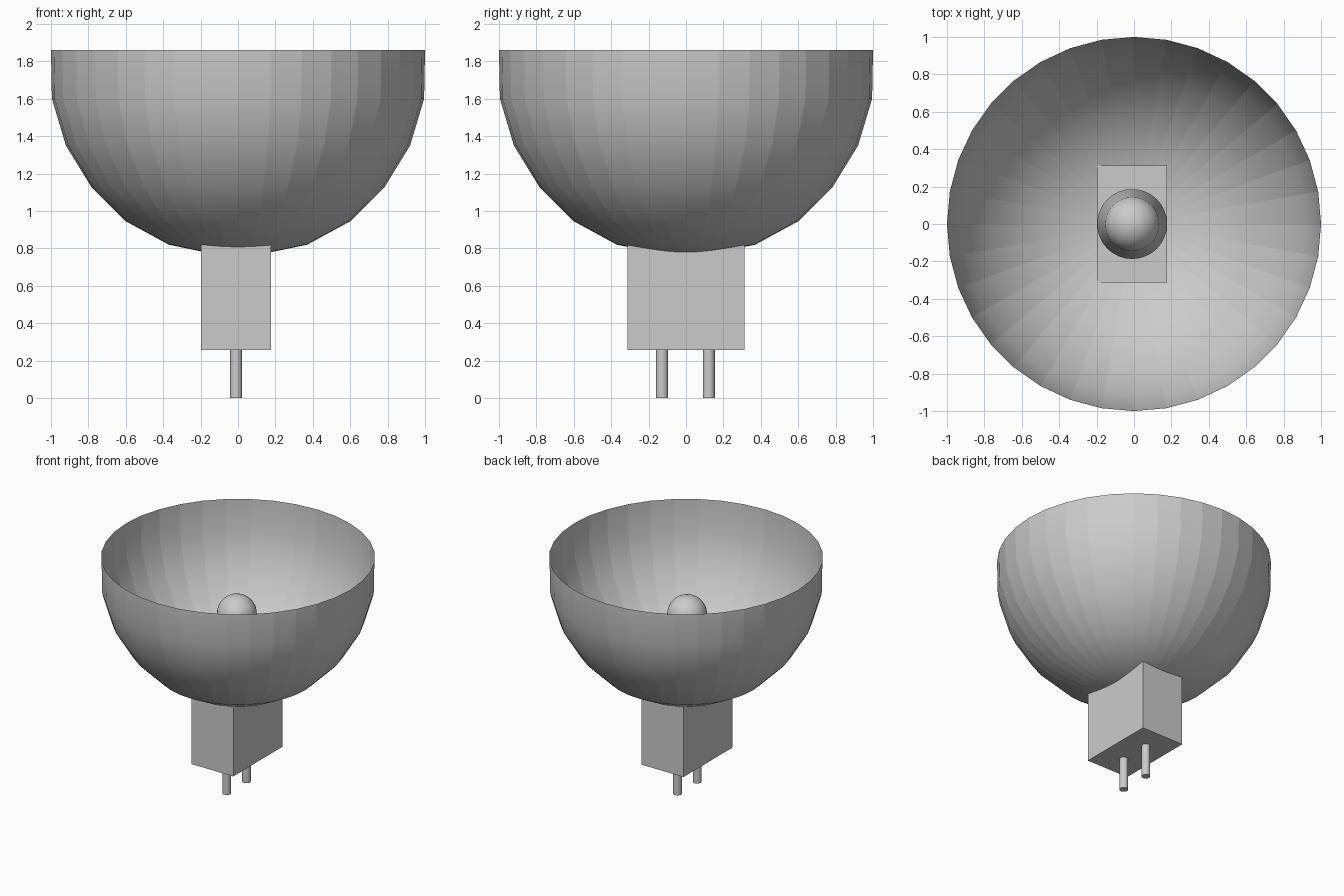
import bpy, bmesh, math
from mathutils import Matrix

if "Cube" in bpy.data.objects:
    bpy.data.objects.remove(bpy.data.objects["Cube"])

# One plain grey for the whole lamp
grey = bpy.data.materials.new("plain grey")
grey.use_nodes = True
colour = (0.6, 0.6, 0.6, 1)
grey.diffuse_color = colour
grey.node_tree.nodes["Principled BSDF"].inputs["Base Color"].default_value = colour

AXIS_X = -0.01


def finish(bm, name):
    mesh = bpy.data.meshes.new(name)
    bm.to_mesh(mesh)
    bm.free()
    mesh.materials.append(grey)
    obj = bpy.data.objects.new(name, mesh)
    bpy.context.collection.objects.link(obj)
    return obj


def lathe(name, profile, steps, x=0.0, sharp_angle=None):
    """Spin a (radius, height) profile around a vertical axis."""
    bm = bmesh.new()
    verts = [bm.verts.new((r, 0, z)) for r, z in profile]
    edges = [bm.edges.new(pair) for pair in zip(verts, verts[1:])]
    bmesh.ops.spin(bm, geom=verts + edges, cent=(0, 0, 0), axis=(0, 0, 1),
                   angle=math.tau, steps=steps, use_duplicate=False)
    bmesh.ops.remove_doubles(bm, verts=bm.verts, dist=0.0005)
    bmesh.ops.recalc_face_normals(bm, faces=bm.faces)
    for face in bm.faces:
        face.smooth = True
    for edge in bm.edges:
        a, b = (v.co for v in edge.verts)
        if sharp_angle is None:
            # crisp facets around, smooth from rim to base
            edge.smooth = abs(a.z - b.z) < 0.001
        elif len(edge.link_faces) == 2:
            edge.smooth = edge.calc_face_angle() < sharp_angle
    bmesh.ops.translate(bm, verts=bm.verts, vec=(x, 0, 0))
    return finish(bm, name)


# Open faceted reflector, a single thin sheet
lathe("reflector_bowl",
      [(1, 1.86), (0.995, 1.6), (0.92, 1.35), (0.785, 1.13),
       (0.6, 0.945), (0.37, 0.82), (0.13, 0.77), (0, 0.765)], 36)

# Bulb: tapered body with a round tip
dome = [(0.146 * math.cos(a), 1.4 + 0.146 * math.sin(a))
        for a in (math.pi / 2 * i / 8 for i in range(9))]
lathe("bulb", [(0, 0.79), (0.187, 0.79), (0.187, 0.86)] + dome, 32,
      AXIS_X, math.radians(40))

# Socket block under the bowl, its top just showing inside
bm = bmesh.new()
bmesh.ops.create_cube(bm, size=1, matrix=Matrix.Translation((AXIS_X, 0, 0.541))
                      @ Matrix.Diagonal((0.374, 0.626, 0.57, 1)))
finish(bm, "socket_block")

# Two contact pins
for side, y in (("front", -0.128), ("back", 0.122)):
    pin = lathe(side + "_pin", [(0, 0), (0.032, 0), (0.032, 0.3), (0, 0.3)],
                24, AXIS_X, math.radians(40))
    pin.location.y = y
